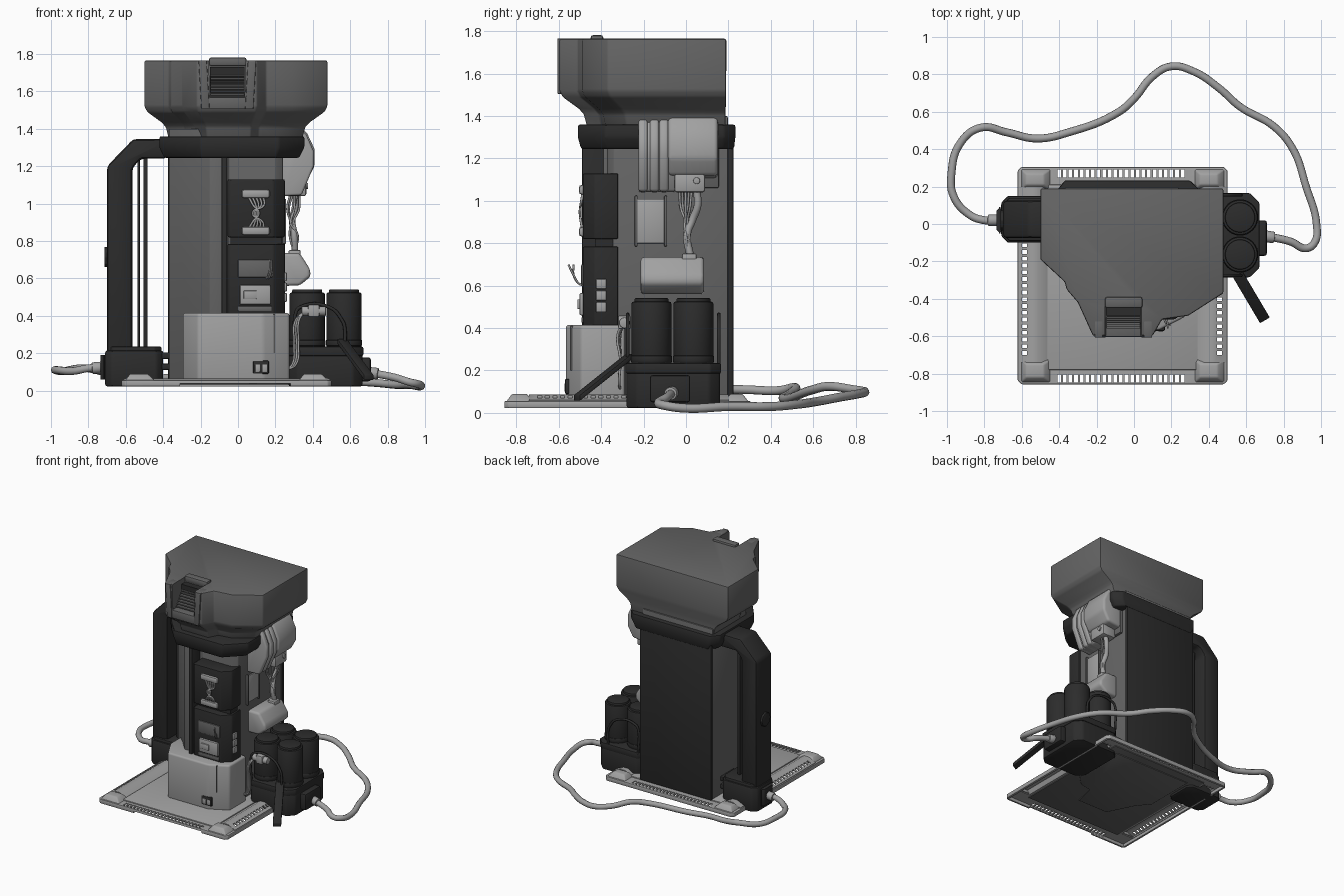
import bpy, bmesh, math, random
from mathutils import Vector, Matrix
random.seed(4)

def mat(name, v):
    m = bpy.data.materials.new(name)
    m.diffuse_color = (v, v, v, 1)
    return m
DARK, MID, LIGHT = mat("dark", 0.025), mat("mid", 0.13), mat("light", 0.36)

def finish(name, bm, m, bev=0.0, seg=2):
    bmesh.ops.recalc_face_normals(bm, faces=bm.faces)
    if bev:
        es = [e for e in bm.edges if len(e.link_faces) == 2 and e.calc_face_angle(0) > 0.45]
        bmesh.ops.bevel(bm, geom=es, offset=bev, segments=seg, profile=0.5, affect='EDGES', clamp_overlap=True)
    me = bpy.data.meshes.new(name)
    bm.to_mesh(me)
    bm.free()
    ob = bpy.data.objects.new(name, me)
    bpy.context.collection.objects.link(ob)
    me.materials.append(m)
    return ob

def loft(name, rings, m, bev=0.0, seg=2):
    bm = bmesh.new()
    vs = [[bm.verts.new(p) for p in r] for r in rings]
    n = len(vs[0])
    for a, b in zip(vs, vs[1:]):
        for i in range(n):
            bm.faces.new((a[i], a[(i + 1) % n], b[(i + 1) % n], b[i]))
    bm.faces.new(vs[0])
    bm.faces.new(vs[-1])
    return finish(name, bm, m, bev, seg)

def prism(name, pts, t0, t1, m, bev=0.0, axis='Z', seg=2):
    f = (lambda a, b, t: (a, b, t)) if axis == 'Z' else (lambda a, b, t: (a, t, b))
    return loft(name, [[f(a, b, t) for a, b in pts] for t in (t0, t1)], m, bev, seg)

def box(name, x0, x1, y0, y1, z0, z1, m, bev=0.008, seg=2):
    return prism(name, [(x0, y0), (x1, y0), (x1, y1), (x0, y1)], z0, z1, m, bev, 'Z', seg)

def octo(x0, x1, y0, y1, c):
    return [(x0 + c, y0), (x1 - c, y0), (x1, y0 + c), (x1, y1 - c), (x1 - c, y1), (x0 + c, y1), (x0, y1 - c), (x0, y0 + c)]

def rod(name, p, q, r, m, bev=0.0, n=24):
    p, q = Vector(p), Vector(q)
    bm = bmesh.new()
    rot = (q - p).to_track_quat('Z', 'Y').to_matrix().to_4x4()
    bmesh.ops.create_cone(bm, cap_ends=True, segments=n, radius1=r, radius2=r, depth=(q - p).length,
                          matrix=Matrix.Translation((p + q) / 2) @ rot)
    return finish(name, bm, m, bev)

def tube(name, pts, r, m, res=6):
    cu = bpy.data.curves.new(name, 'CURVE')
    cu.dimensions, cu.bevel_depth, cu.bevel_resolution, cu.resolution_u, cu.use_fill_caps = '3D', r, 3, res, True
    s = cu.splines.new('BEZIER')
    s.bezier_points.add(len(pts) - 1)
    for b, p in zip(s.bezier_points, pts):
        b.co = p
        b.handle_left_type = b.handle_right_type = 'AUTO'
    cu.materials.append(m)
    ob = bpy.data.objects.new(name, cu)
    bpy.context.collection.objects.link(ob)

def cut(obs, cutter):
    for ob in obs:
        md = ob.modifiers.new("cut", 'BOOLEAN')
        md.operation, md.solver, md.object = 'DIFFERENCE', 'EXACT', cutter
        bpy.context.view_layer.objects.active = ob
        bpy.ops.object.modifier_apply(modifier="cut")
    bpy.data.objects.remove(cutter)

# Base plate, hollow underneath, with slotted edges, side rails and corner pads
plate = prism("base_plate", octo(-0.622, 0.50, -0.857, 0.305, 0.02), 0.022, 0.056, LIGHT, 0.006)
box("base_deck", -0.46, 0.34, -0.78, 0.21, 0.048, 0.064, LIGHT, 0.004)
rails = []
for s, xo in ((1, -0.612), (-1, 0.492)):
    prof = [(xo, 0.045), (xo, 0.06), (xo + s * 0.06, 0.087), (xo + s * 0.1, 0.087), (xo + s * 0.15, 0.058), (xo + s * 0.15, 0.045)]
    rails.append(prism("side_rail", prof, -0.74, 0.2, LIGHT, 0, 'Y'))
    for y0, y1 in ((-0.85, -0.72), (0.18, 0.297)):
        a, b = sorted((xo + s * 0.005, xo + s * 0.17))
        loft("corner_pad", [[(a, y0, .05), (b, y0, .05), (b, y1, .05), (a, y1, .05)],
             [(a + .03, y0 + .03, .09), (b - .04, y0 + .03, .09), (b - .04, y1 - .03, .09), (a + .03, y1 - .03, .09)]], LIGHT, 0.008)
bm = bmesh.new()
def slot(x, y, sx, sy):
    bmesh.ops.create_cube(bm, size=1, matrix=Matrix.Translation((x, y, 0.06)) @ Matrix.Diagonal((sx, sy, 0.2, 1)))
for i in range(23):
    slot(-0.40 + i * 0.03, 0.27, 0.019, 0.042)
    slot(-0.40 + i * 0.03, -0.826, 0.019, 0.042)
    slot(-0.585, -0.69 + i * 0.036, 0.026, 0.02)
    slot(0.458, -0.69 + i * 0.036, 0.026, 0.02)
cut([plate] + rails, finish("slot_cutter", bm, DARK))
cut([plate], box("hollow_cutter", -0.604, 0.482, -0.84, 0.288, 0, 0.046, DARK, 0))
cut([plate], box("arch_cutter", -0.31, 0.28, -0.9, -0.8, 0, 0.038, DARK, 0))
for s, xo in ((1, -0.612), (-1, 0.492)):
    hollow = [(xo + s * .012, .03), (xo + s * .012, .056), (xo + s * .062, .077), (xo + s * .096, .077), (xo + s * .12, .03)]
    cut([plate] + rails, prism("rail_hollow_cutter", hollow, -0.73, 0.19, DARK, 0, 'Y'))
box("underside_tray", -0.48, 0.36, -0.76, 0.22, 0.04, 0.05, MID, 0.002)
prism("underside_panel", [(-.38, .15), (.28, .15), (.28, -.28), (.2, -.36), (.1, -.38), (.06, -.55), (-.2, -.55), (-.3, -.35), (-.38, -.25)], 0.034, 0.045, MID, 0.003)

# Tower column, back panel and dark front post
prism("tower_column", [(-.37, .197), (.24, .197), (.24, -.34), (.2, -.37), (-.05, -.37), (-.085, -.45), (-.15, -.45), (-.23, -.36), (-.37, -.22)], 0.05, 1.4, MID, 0.006)
box("back_panel", -0.375, 0.25, 0.195, 0.223, 0.06, 1.34, DARK, 0.008)
box("front_post", -0.088, -0.058, -0.49, -0.36, 0.06, 1.28, DARK, 0.004)
rim = [(-.42, .17), (-.37, .233), (.30, .233), (.355, .18), (.355, -.38), (.22, -.51), (-.2, -.51), (-.30, -.40), (-.42, -.25)]
small = [(x * 0.93 - .004, y * 0.97) for x, y in rim]
loft("neck_collar", [[(x, y, z) for x, y in r] for r, z in ((small, 1.245), (rim, 1.3), (rim, 1.36))], DARK, 0.01)

# Head housing: stepped outline tapering down to the neck
head_pts = [(-.5, .19), (-.5, -.19), (-.37, -.31), (-.36, -.35), (-.30, -.42), (-.22, -.597), (.10, -.597), (.15, -.51), (.29, -.49), (.478, -.37), (.478, .19)]
def head_ring(t, z):
    return [(x + t * ((x + .02) * .73 - .02 - x), y + t * ((y - .17) * .83 + .17 - y), z) for x, y in head_pts]
head = loft("head_housing", [head_ring(0, 1.765), head_ring(0, 1.52), head_ring(.12, 1.49), head_ring(.7, 1.435), head_ring(.88, 1.41), head_ring(1, 1.35)], MID, 0.009)
cut([head], prism("notch_cutter", [(-.15, 1.56), (.035, 1.56), (.045, 1.9), (-.16, 1.9)], -0.8, -0.44, DARK, 0, 'Y'))

# Latch frame, grille and tab on the head
for s in (-1, 1):
    x = -0.057 + s * 0.117
    a, b = x - .022, x + .022
    loft("latch_cheek", [[(a + d, -.607, z), (b + d, -.607, z), (b + d, -.52, z), (a + d, -.52, z)] for d, z in ((0, 1.505), (s * .015, 1.766))], MID, 0.004)
box("latch_sill", -0.17, 0.06, -0.603, -0.5, 1.505, 1.57, MID, 0.006)
for i in range(9):
    y = -0.56 + i * 0.011
    box("grille_slat", -0.148, 0.034, y, y + 0.06, 1.577 + i * 0.017, 1.588 + i * 0.017, MID, 0.002, 1)
box("grille_back", -0.15, 0.035, -0.49, -0.43, 1.56, 1.73, DARK, 0)
box("latch_tab", -0.155, 0.045, -0.45, -0.39, 1.735, 1.782, MID, 0.012)

# Left carry arm, foot and knob
prism("side_arm", [(-.70, .2), (-.70, 1.2), (-.56, 1.345), (-.38, 1.345), (-.38, 1.24), (-.52, 1.24), (-.565, 1.19), (-.565, .2)], -0.075, 0.125, DARK, 0.02, 'Y')
for x0, x1 in ((-.537, -.525), (-.505, -.483)):
    box("arm_bar", x0, x1, 0.0, 0.05, 0.2, 1.25, DARK, 0.002)
prism("arm_foot", octo(-.71, -.40, -.1, .15, .035), 0.022, 0.215, DARK, 0.012)
prism("arm_foot_rim", octo(-.70, -.41, -.09, .14, .035), 0.2, 0.235, DARK, 0.006)
for z in (0.11, 0.17):
    box("foot_link", -0.42, -0.34, -0.07, 0.1, z, z + 0.035, DARK)
rod("arm_knob", (-.69, .02, .715), (-.715, .02, .715), 0.055, DARK, 0.006, 8)
prism("left_plug_mount", octo(-.735, -.70, -.05, .09, .02), 0.06, 0.19, DARK, 0.006)

# Right base with four canisters
prism("canister_base", octo(.27, .665, -.28, .16, .05), 0.022, 0.2, DARK, 0.012)
prism("canister_tray", octo(.265, .67, -.285, .165, .05), 0.185, 0.235, DARK, 0.008)
for x in (0.37, 0.567):
    for y in (-0.163, 0.035):
        rod("canister", (x, y, .22), (x, y, .525), 0.094, DARK, 0.01, 40)
        rod("canister_cap", (x, y, .515), (x, y, .542), 0.08, DARK, 0.007, 40)
        rod("canister_band", (x, y, .24), (x, y, .27), 0.097, DARK, 0.003, 40)
for y in (-0.275, 0.155):
    tube("guard_pipe", [(.31, y, .22), (.31, y, .42), (.33, y, .445), (.49, y, .445), (.56, y, .37), (.57, y, .34), (.57, y, .22)], 0.009, DARK)
leg_side, leg_up = Vector((.026, .015, 0)), Vector((0, 0, .014))
leg_ends = [Vector(p) for p in ((.555, -.27, .265), (.70, -.515, .07))]
loft("support_leg", [[p + leg_side + leg_up, p - leg_side + leg_up, p - leg_side - leg_up, p + leg_side - leg_up] for p in leg_ends], DARK, 0.004)
box("right_plug_mount", 0.65, 0.71, -0.17, 0.02, 0.05, 0.178, DARK, 0.012)
rod("guard_connector", (.34, -.29, .425), (.47, -.29, .425), 0.026, LIGHT, 0.006)
box("connector_clip", 0.375, 0.435, -0.32, -0.26, 0.395, 0.46, LIGHT)
for i in range(3):
    tube("base_wire", [(.35, -.295, .42), (.305 + i * .01, -.31 - i * .006, .37), (.30 + i * .012, -.31, .25), (.29 + i * .01, -.315, .14), (.26, -.31, .11)], 0.006, LIGHT)

# Front light block, chamfered to follow the head outline
prism("front_block", [(-.295, -.27), (-.295, -.42), (-.215, -.567), (.135, -.567), (.275, -.495), (.275, -.29), (.1, -.27)], 0.055, 0.415, LIGHT, 0.014, 'Z', 3)
box("block_seam", 0.19, 0.194, -0.545, -0.45, 0.2, 0.41, MID, 0)
box("block_socket", 0.08, 0.165, -0.571, -0.53, 0.09, 0.16, DARK, 0.006)
for x in (0.092, 0.13):
    box("socket_key", x, x + 0.026, -0.574, -0.55, 0.1, 0.14, LIGHT, 0.003)

# Front dark module stack with plugs and panels
stack = [(-.055, -.32), (-.055, -.475), (-.04, -.487), (.19, -.487), (.25, -.43), (.25, -.32)]
for nm, z0, z1 in (("upper_module", .82, 1.13), ("lower_module", .40, .785)):
    prism(nm, stack, z0, z1, DARK, 0.008)
box("module_gap", -0.04, 0.235, -0.43, -0.33, 0.77, 0.83, DARK, 0)
for z in (0.832, 1.03):
    box("module_plug", 0.02, 0.17, -0.505, -0.46, z, z + 0.045, LIGHT, 0.012)
for i in range(5):
    x = 0.055 + i * 0.02
    k = (x - 0.095) * 0.7
    tube("module_wire", [(x, -.487, 1.04), (.095 + k + .015, -.495, .99), (.095 - k * .6, -.50, .95), (.095 + k + .01, -.495, .90), (x, -.487, .86)], 0.006, LIGHT)
box("module_label_plate", 0.0, 0.185, -0.495, -0.46, 0.605, 0.70, MID, 0.006)
box("module_screen_frame", 0.01, 0.175, -0.503, -0.46, 0.46, 0.565, LIGHT, 0.008)
box("module_screen", 0.03, 0.10, -0.512, -0.48, 0.49, 0.535, LIGHT, 0.004)
box("module_strip", 0.0, 0.18, -0.493, -0.46, 0.425, 0.452, MID, 0.004)
for i in range(3):
    box("side_button", 0.195, 0.262, -0.425, -0.375, 0.475 + i * 0.055, 0.522 + i * 0.055, LIGHT, 0.006)
for x, e in ((0.16, -.555), (0.15, -.53)):
    tube("loose_wire", [(x, -.48, .60), (x + .01, -.505, .61), (x + .02, -.53, .65), (x + .02, e, .70)], 0.005, LIGHT)

# Right side upper light housing with hoops
hull = [(.23, 1.405), (.33, 1.415), (.37, 1.375), (.41, 1.29), (.41, 1.2), (.365, 1.12), (.23, 1.105)]
hoop = [(.23, 1.405), (.32, 1.412), (.365, 1.37), (.405, 1.28), (.405, 1.2), (.34, 1.045), (.23, 1.04)]
prism("side_housing", hull, -0.085, 0.15, LIGHT, 0.018, 'Y', 3)
prism("hoop_core", [(x - .015, z) for x, z in hoop], -0.21, -0.05, LIGHT, 0.01, 'Y')
for y in (-.224, -.17, -.125):
    prism("housing_hoop", hoop, y, y + 0.042, LIGHT, 0.012, 'Y', 3)
box("housing_back_pad", 0.23, 0.26, -0.1, 0.155, 1.06, 1.3, MID)
box("housing_plug", 0.25, 0.365, -0.055, 0.09, 1.04, 1.13, LIGHT, 0.012)
rod("plug_button", (.36, .05, 1.095), (.375, .05, 1.095), 0.016, LIGHT, 0.003)

# Lower right light unit and the wires between
prism("side_bulb", [(.23, .56), (.33, .562), (.388, .61), (.385, .65), (.33, .735), (.23, .735)], -0.214, 0.085, LIGHT, 0.018, 'Y', 3)
box("bulb_neck", 0.27, 0.335, -0.02, 0.05, 0.70, 0.752, LIGHT, 0.008)
tube("side_cable", [(.31, .05, 1.05), (.305, .055, .98), (.29, .03, .91), (.30, .005, .84), (.305, .02, .74)], 0.018, LIGHT)
for i in range(5):
    j = [random.uniform(-.012, .012) for _ in range(4)]
    tube("side_wire", [(.28 + i * .012, -.03 + i * .014, 1.05), (.27 + i * .012 + j[0], -.025 + i * .011, .97), (.29 + j[1], 0.0 + j[2], .9), (.285 + i * .008 + j[3], .01 + j[1], .83), (.30, .012, .74)], 0.006, LIGHT)

# Recessed spool on the right flank
box("spool_core", 0.22, 0.25, -0.235, -0.095, 0.80, 1.01, LIGHT, 0.006)
for y in (-.242, -.103):
    box("spool_flange", 0.22, 0.257, y, y + 0.014, 0.785, 1.025, MID, 0.005)

# Looping floor cable with end plugs
tube("floor_cable", [(-.73, .02, .125), (-.8, .02, .12), (-.88, .05, .105), (-.965, .15, .11), (-.976, .27, .11), (-.93, .43, .105), (-.82, .515, .12), (-.68, .49, .09),
     (-.52, .457, .07), (-.35, .49, .07), (-.08, .6, .11), (.0, .67, .125), (.1, .79, .11), (.2, .843, .1), (.32, .815, .09), (.45, .73, .075), (.57, .625, .055),
     (.75, .52, .04), (.85, .4, .03), (.92, .2, .03), (.976, 0, .022), (.965, -.1, .035), (.92, -.13, .045), (.84, -.095, .07), (.71, -.065, .095)], 0.021, LIGHT, 8)
rod("left_cable_plug", (-.72, .02, .125), (-.78, .02, .12), 0.031, LIGHT, 0.005)
rod("right_cable_plug", (.70, -.065, .096), (.75, -.073, .09), 0.031, LIGHT, 0.005)

# Smooth shading with sharp edges kept
for o in bpy.context.collection.objects:
    o.select_set(o.type == 'MESH')
bpy.context.view_layer.objects.active = plate
bpy.ops.object.shade_smooth_by_angle(angle=math.radians(35))
